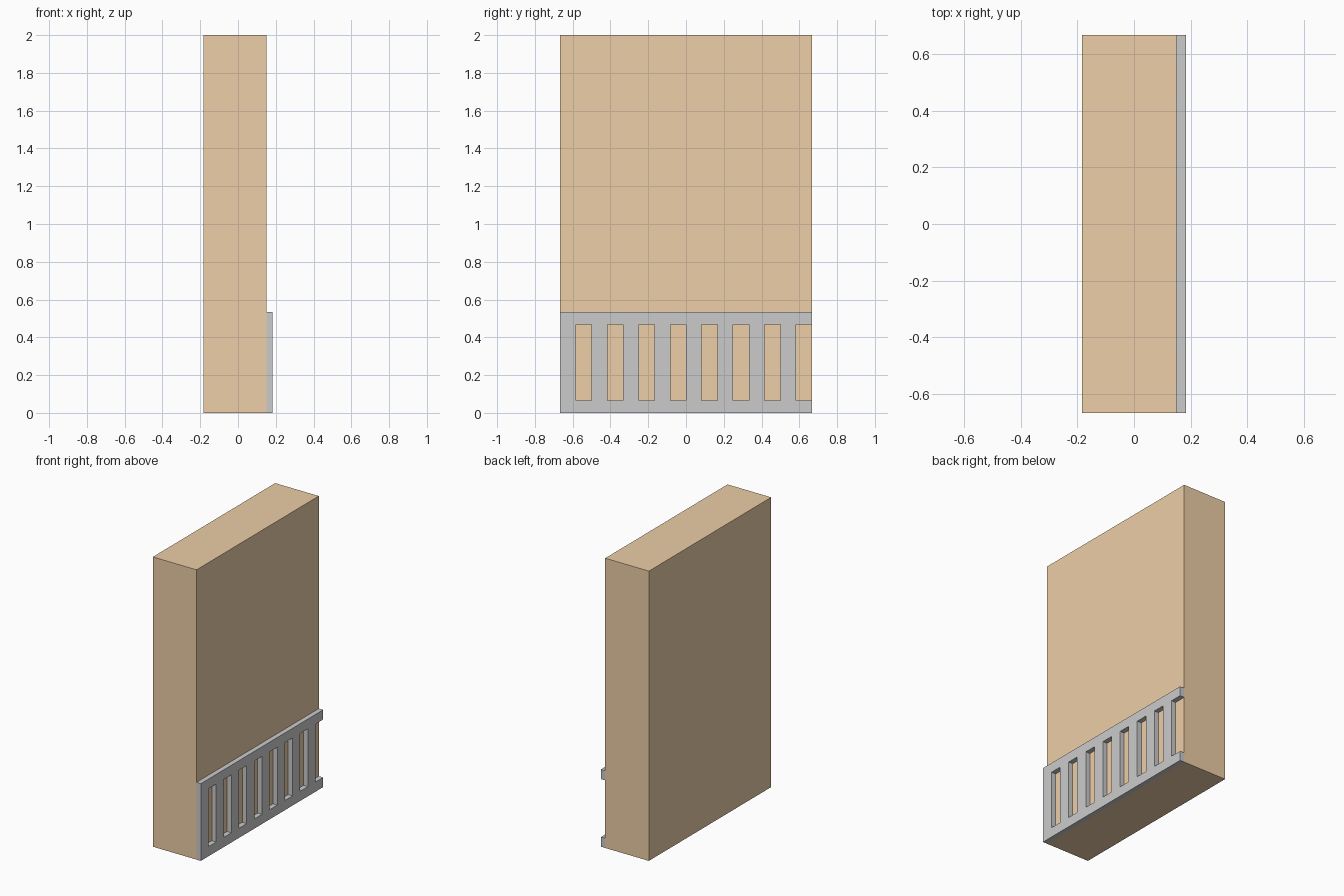
import bpy, bmesh

if "Cube" in bpy.data.objects:
    bpy.data.objects.remove(bpy.data.objects["Cube"])

W, D, H = 0.3333, 1.3333, 2.0      # cabinet depth in x, width in y, height
PLATE = 0.0333                     # grille thickness
FACE_X = W / 2 - PLATE / 2 + 0.0   # body front face after centring
HALF = (W + PLATE) / 2


def link_mesh(name, bm):
    mesh = bpy.data.meshes.new(name)
    bm.to_mesh(mesh)
    bm.free()
    ob = bpy.data.objects.new(name, mesh)
    bpy.context.collection.objects.link(ob)
    return ob


# Main panel body
bm = bmesh.new()
bmesh.ops.create_cube(bm, size=1)
bmesh.ops.scale(bm, vec=(W, D, H), verts=bm.verts)
bmesh.ops.translate(bm, vec=(-HALF + W / 2, 0, H / 2), verts=bm.verts)
body = link_mesh("panel_body", bm)
orange = bpy.data.materials.new("orange")
orange.diffuse_color = (0.84, 0.62, 0.385, 1)
orange.use_nodes = True
orange.node_tree.nodes["Principled BSDF"].inputs["Base Color"].default_value = orange.diffuse_color
body.data.materials.append(orange)

# Slotted grille: alternating bars and slots between two rails, last slot open
STEPS = 16
zs = [0, 0.0667, 0.4667, 0.5333]
ys = [-D / 2 + D * i / STEPS for i in range(STEPS + 1)]
bm = bmesh.new()
grid = [[bm.verts.new((FACE_X, y, z)) for z in zs] for y in ys]
for i in range(STEPS):
    for k in range(3):
        if k == 1 and i % 2 == 1:
            continue
        bm.faces.new((grid[i][k], grid[i + 1][k], grid[i + 1][k + 1], grid[i][k + 1]))
grille = link_mesh("base_grille", bm)
solid = grille.modifiers.new("thickness", 'SOLIDIFY')
solid.thickness = PLATE
solid.offset = 1
